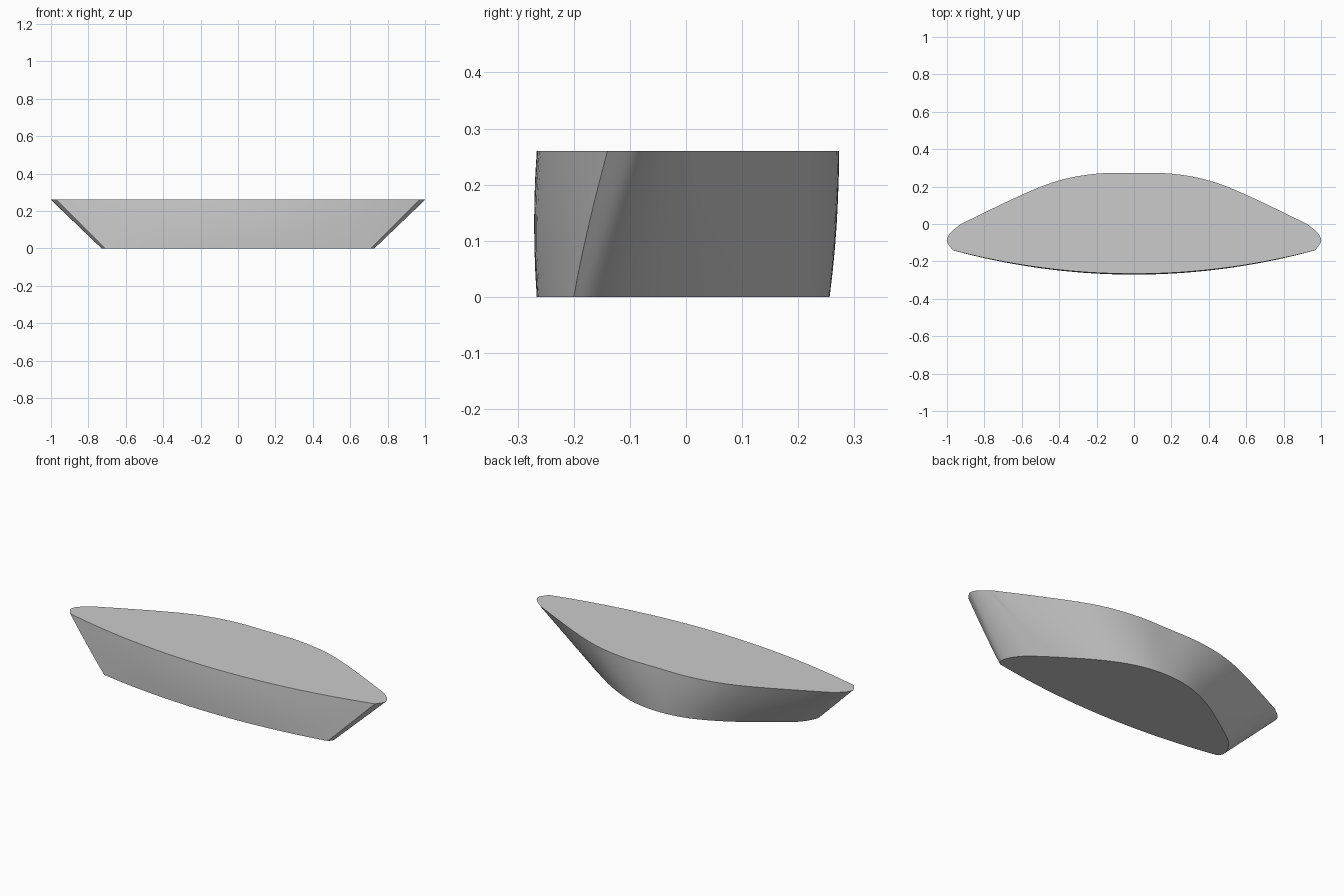
import bpy, bmesh, math
from mathutils import Vector

cube = bpy.data.objects.get("Cube")
if cube:
    bpy.data.objects.remove(cube, do_unlink=True)

HEIGHT = 0.26
RINGS = 6
STEPS = 5

# Half outlines (x, y), from the middle of the back round the tip to the front corner
TOP = [(0, .272), (.2, .269), (.4, .233), (.6, .156), (.9, .012), (.94, -.012),
       (.975, -.04), (.994, -.065), (1, -.095), (.97, -.14)]
BASE = [(0, .256), (.13, .243), (.25, .205), (.38, .14), (.5, .063), (.6, -.005),
        (.67, -.06), (.715, -.12), (.73, -.17), (.712, -.2)]


def smooth_path(points):
    """Catmull-Rom curve through the points, mirrored at the back centre."""
    pts = [Vector(p) for p in points]
    pts = [Vector((-pts[1].x, pts[1].y))] + pts + [pts[-1]]
    out = []
    for a, b, c, d in zip(pts, pts[1:], pts[2:], pts[3:]):
        for k in range(STEPS):
            t = k / STEPS
            out.append(0.5 * (2 * b + (c - a) * t + (2 * a - 5 * b + 4 * c - d) * t ** 2
                              + (3 * b - a - 3 * c + d) * t ** 3))
    return out + [pts[-1]]


def outline(points):
    """Closed outline: shaped back and tips, with a shallow arc along the front."""
    half = smooth_path(points)
    corner = half[-1]
    count = 16
    for i in range(1, count + 1):
        x = corner.x * (1 - i / count)
        half.append(Vector((x, -.266 + (corner.y + .266) * (x / corner.x) ** 2)))
    return half + [Vector((-p.x, p.y)) for p in half[-2:0:-1]]


# Loft the sides between base and top with a slight bulge, then cap both ends
bm = bmesh.new()
low, high = outline(BASE), outline(TOP)
rings = []
for r in range(RINGS + 1):
    t = r / RINGS
    bulge = 1 + 0.07 * t * (1 - t)
    rings.append([bm.verts.new((a.x + (b.x - a.x) * t, (a.y + (b.y - a.y) * t) * bulge, HEIGHT * t))
                  for a, b in zip(low, high)])
n = len(low)
for lower, upper in zip(rings, rings[1:]):
    for i in range(n):
        j = (i + 1) % n
        bm.faces.new((lower[i], lower[j], upper[j], upper[i]))
bm.faces.new(rings[0])
bm.faces.new(rings[-1])
bmesh.ops.recalc_face_normals(bm, faces=bm.faces)

mesh = bpy.data.meshes.new("curved_block")
bm.to_mesh(mesh)
bm.free()
block = bpy.data.objects.new("curved_block", mesh)
bpy.context.collection.objects.link(block)

# Plain grey finish
grey = bpy.data.materials.new("light_grey")
grey.use_nodes = True
colour = (0.6, 0.6, 0.6, 1)
grey.diffuse_color = colour
grey.node_tree.nodes["Principled BSDF"].inputs["Base Color"].default_value = colour
mesh.materials.append(grey)

# Smooth sides with sharp rims
bpy.ops.object.select_all(action='DESELECT')
block.select_set(True)
bpy.context.view_layer.objects.active = block
bpy.ops.object.shade_smooth_by_angle(angle=math.radians(30))
